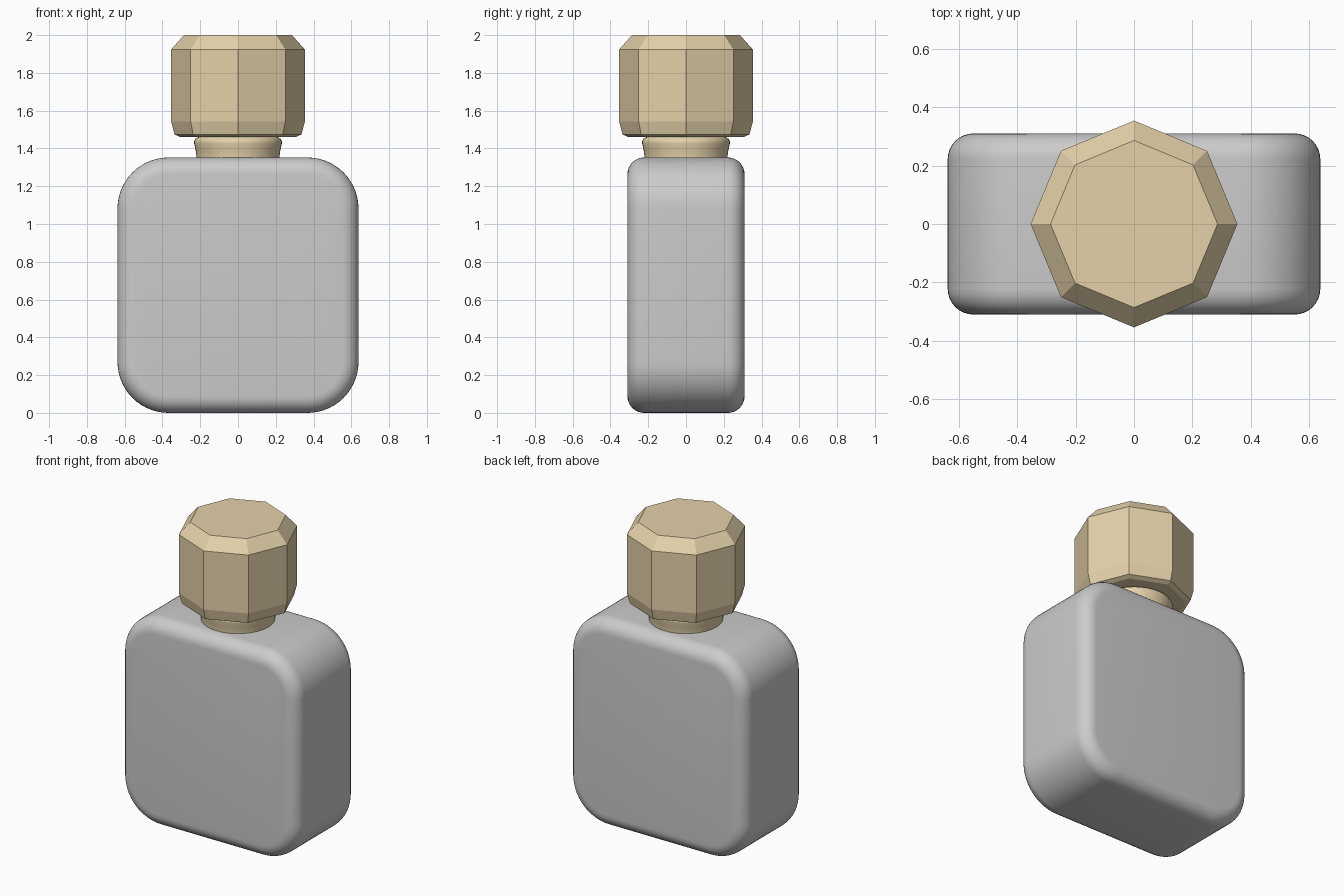
import bpy, bmesh
from math import sin, cos, pi, radians

if "Cube" in bpy.data.objects:
    bpy.data.objects.remove(bpy.data.objects["Cube"])

gold = bpy.data.materials.new("gold")
gold.diffuse_color = (0.78, 0.64, 0.40, 1)
gold.use_nodes = True
gold.node_tree.nodes["Principled BSDF"].inputs["Base Color"].default_value = gold.diffuse_color


def make_object(name, bm, mat=None):
    bmesh.ops.recalc_face_normals(bm, faces=bm.faces)
    mesh = bpy.data.meshes.new(name)
    bm.to_mesh(mesh)
    bm.free()
    ob = bpy.data.objects.new(name, mesh)
    bpy.context.collection.objects.link(ob)
    if mat:
        mesh.materials.append(mat)
    return ob


def smooth(ob, angle):
    bpy.ops.object.select_all(action='DESELECT')
    ob.select_set(True)
    bpy.context.view_layer.objects.active = ob
    bpy.ops.object.shade_smooth_by_angle(angle=radians(angle))


def stack(name, profile, sides, mat):
    """Closed solid of stacked rings from (radius, height) pairs."""
    bm = bmesh.new()
    rings = [[bm.verts.new((r * cos(2 * pi * i / sides), r * sin(2 * pi * i / sides), z))
              for i in range(sides)] for r, z in profile]
    for a, b in zip(rings, rings[1:]):
        for i in range(sides):
            j = (i + 1) % sides
            bm.faces.new((a[i], a[j], b[j], b[i]))
    bm.faces.new(rings[0][::-1])
    bm.faces.new(rings[-1])
    return make_object(name, bm, mat)


# Bottle body: box with large rounded corners seen from the front, then softened rims
bm = bmesh.new()
bmesh.ops.create_cube(bm, size=1)
for v in bm.verts:
    v.co = (v.co.x * 1.276, v.co.y * 0.62, (v.co.z + 0.5) * 1.352)
depth_edges = [e for e in bm.edges if abs(e.verts[0].co.y - e.verts[1].co.y) > 0.1]
bmesh.ops.bevel(bm, geom=depth_edges, offset=0.27, segments=14, profile=0.5, affect='EDGES')
rims = [e for e in bm.edges if abs(e.verts[0].co.y - e.verts[1].co.y) < 0.01]
bmesh.ops.bevel(bm, geom=rims, offset=0.088, segments=8, profile=0.5, affect='EDGES')
smooth(make_object("bottle_body", bm), 40)

# Round neck collar, slightly flared with a rolled upper lip
neck = stack("neck_collar", [(0.219, 1.33), (0.220, 1.36), (0.225, 1.395), (0.232, 1.425),
                             (0.232, 1.438), (0.226, 1.451), (0.212, 1.459), (0.19, 1.463)], 48, gold)
smooth(neck, 40)

# Faceted eight-sided stopper
stack("stopper", [(0.307, 1.461), (0.336, 1.474), (0.354, 1.543), (0.354, 1.924), (0.286, 2.0)], 8, gold)
